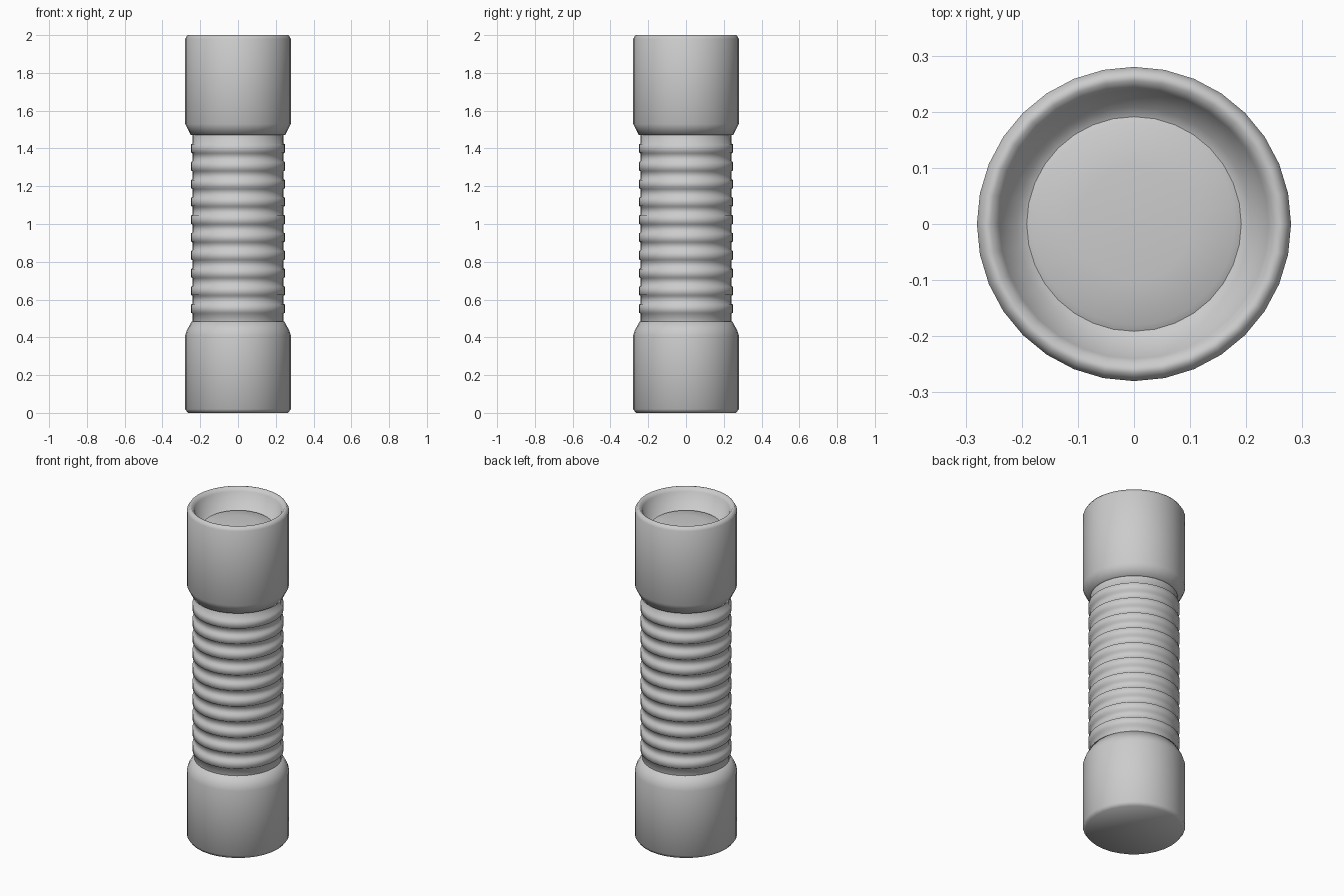
import bpy, bmesh, math

if "Cube" in bpy.data.objects:
    bpy.data.objects.remove(bpy.data.objects["Cube"])

SEGMENTS = 32


def lathe(name, profile):
    """Spin (radius, z) points about z; a radius of 0 becomes a pole."""
    bm = bmesh.new()
    rings = []
    for r, z in profile:
        if r == 0:
            rings.append([bm.verts.new((0, 0, z))] * SEGMENTS)
        else:
            rings.append([bm.verts.new((r * math.cos(2 * math.pi * i / SEGMENTS),
                                        r * math.sin(2 * math.pi * i / SEGMENTS), z))
                          for i in range(SEGMENTS)])
    for low, high in zip(rings, rings[1:]):
        for i in range(SEGMENTS):
            j = (i + 1) % SEGMENTS
            corners = list(dict.fromkeys((low[i], low[j], high[j], high[i])))
            bm.faces.new(corners)
    bmesh.ops.recalc_face_normals(bm, faces=bm.faces)
    mesh = bpy.data.meshes.new(name)
    bm.to_mesh(mesh)
    bm.free()
    mesh.shade_smooth()
    obj = bpy.data.objects.new(name, mesh)
    bpy.context.collection.objects.link(obj)
    return obj


# Closed base cap with a tapered shoulder
lathe("base_cap", [(0, 0), (0.265, 0), (0.28, 0.02), (0.28, 0.41),
                   (0.272, 0.435), (0.245, 0.485), (0.235, 0.485)])

# Ribbed grip: ten evenly spaced raised rings
grip = [(0.24, 0.47)]
for k in range(10):
    z = 0.552 + k * 0.0942
    grip += [(0.24, z - 0.027), (0.25, z - 0.021),
             (0.25, z + 0.021), (0.24, z + 0.027)]
grip.append((0.24, 1.49))
lathe("ribbed_grip", grip)

# Flared head with a rounded rim and a sloping reflector wall
lathe("lamp_head", [(0.235, 1.47), (0.25, 1.47), (0.28, 1.53), (0.28, 1.98),
                    (0.268, 2.0), (0.255, 2.0), (0.24, 1.98),
                    (0.208, 1.89), (0.18, 1.885)])

# Slightly domed lens
lathe("lens", [(0.195, 1.885), (0.18, 1.893), (0.1, 1.90), (0, 1.903)])
